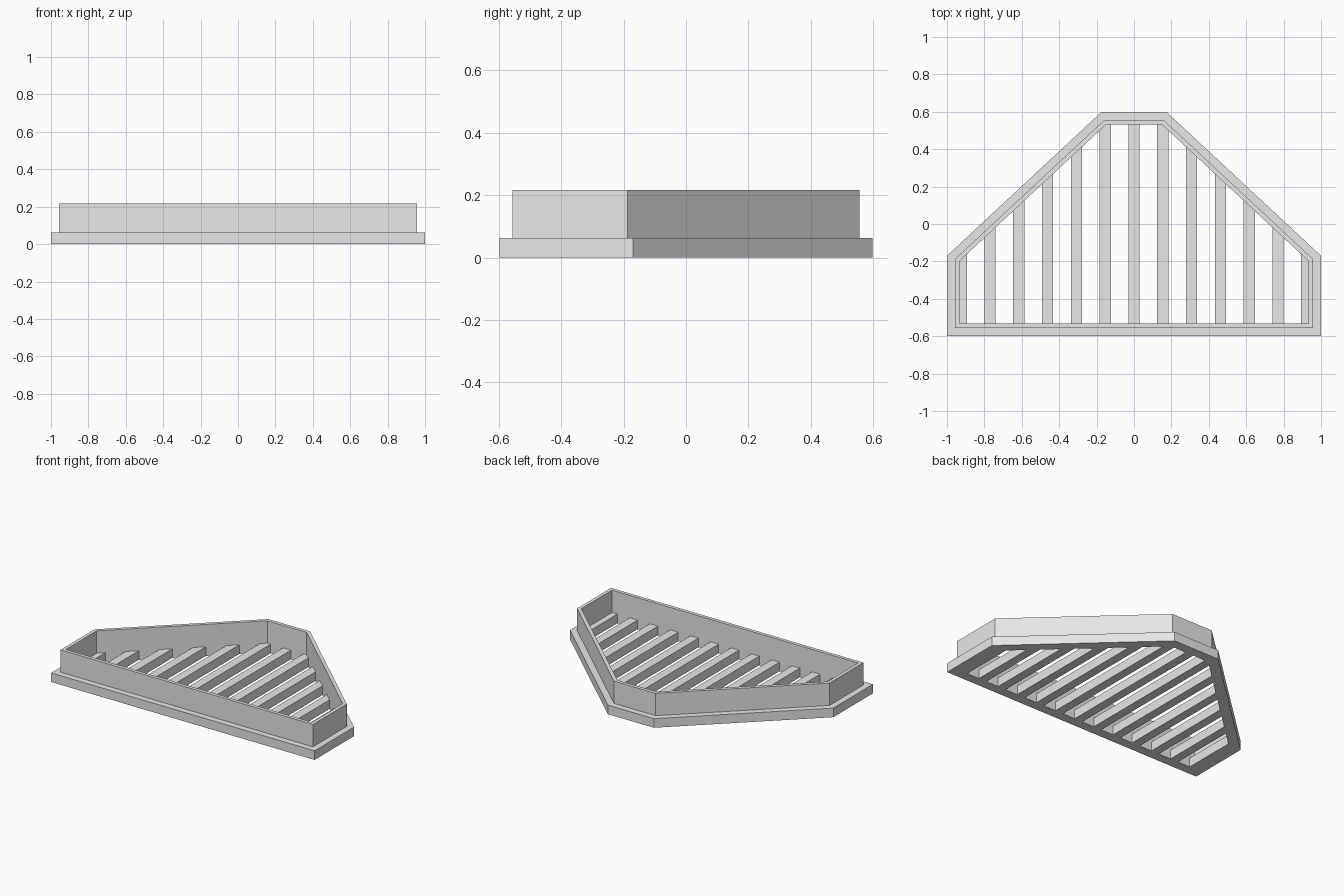
import bpy
import bmesh

if "Cube" in bpy.data.objects:
    bpy.data.objects.remove(bpy.data.objects["Cube"])

# Half outline of the footprint, mirrored in x
HALF = [(1.0, -0.598), (1.0, -0.17), (0.175, 0.598)]
OUTLINE = HALF + [(-x, y) for x, y in reversed(HALF)]
BASE_H, WALL_H = 0.0625, 0.216
INNER = 0.066          # inset of the opening
BAR_STEP, BAR_HALF = 0.154, 0.03

grey = bpy.data.materials.new("light grey")
grey.diffuse_color = (0.8, 0.8, 0.8, 1)
grey.use_nodes = True
grey.node_tree.nodes["Principled BSDF"].inputs["Base Color"].default_value = grey.diffuse_color


def inset(points, d):
    """Move every edge of a counter-clockwise polygon inwards by d."""
    lines = []
    for i, (x0, y0) in enumerate(points):
        x1, y1 = points[(i + 1) % len(points)]
        length = ((x1 - x0) ** 2 + (y1 - y0) ** 2) ** 0.5
        nx, ny = (y0 - y1) / length, (x1 - x0) / length
        lines.append((nx, ny, nx * x0 + ny * y0 + d))
    result = []
    for i, (c, e, f) in enumerate(lines):
        a, b, g = lines[i - 1]
        det = a * e - b * c
        result.append(((g * e - b * f) / det, (a * f - g * c) / det))
    return result


def add_object(name, bm):
    bmesh.ops.recalc_face_normals(bm, faces=bm.faces)
    mesh = bpy.data.meshes.new(name)
    bm.to_mesh(mesh)
    bm.free()
    mesh.materials.append(grey)
    bpy.context.collection.objects.link(bpy.data.objects.new(name, mesh))


# Frame: stepped section (inset, height) swept round the outline
section = [(0, 0), (0, BASE_H), (0.042, BASE_H), (0.042, WALL_H),
           (INNER, WALL_H), (INNER, BASE_H), (INNER, 0)]
bm = bmesh.new()
loops = [[bm.verts.new((x, y, z)) for x, y in inset(OUTLINE, d)]
         for d, z in section]
for k, loop in enumerate(loops):
    nxt = loops[(k + 1) % len(loops)]
    for i in range(len(loop)):
        j = (i + 1) % len(loop)
        bm.faces.new((loop[i], loop[j], nxt[j], nxt[i]))
add_object("flanged_frame", bm)

# Grille bars, cut to the shape of the opening
opening = inset(OUTLINE, INNER)
(side_x, front_y), (_, corner_y), (top_x, top_y) = opening[:3]


def back_edge(x):
    t = (abs(x) - top_x) / (side_x - top_x)
    return top_y + max(t, 0) * (corner_y - top_y)


for n in range(-6, 7):
    left = max(n * BAR_STEP - BAR_HALF, -side_x)
    right = min(n * BAR_STEP + BAR_HALF, side_x)
    xs = [left] + [x for x in (-top_x, top_x) if left < x < right] + [right]
    plan = [(left, front_y), (right, front_y)]
    plan += [(x, back_edge(x)) for x in reversed(xs)]
    bm = bmesh.new()
    face = bm.faces.new([bm.verts.new((x, y, 0)) for x, y in plan])
    ext = bmesh.ops.extrude_face_region(bm, geom=[face], use_keep_orig=True)
    top = [v for v in ext["geom"] if isinstance(v, bmesh.types.BMVert)]
    bmesh.ops.translate(bm, verts=top, vec=(0, 0, BASE_H))
    add_object(f"grille_bar_{n + 7}", bm)
